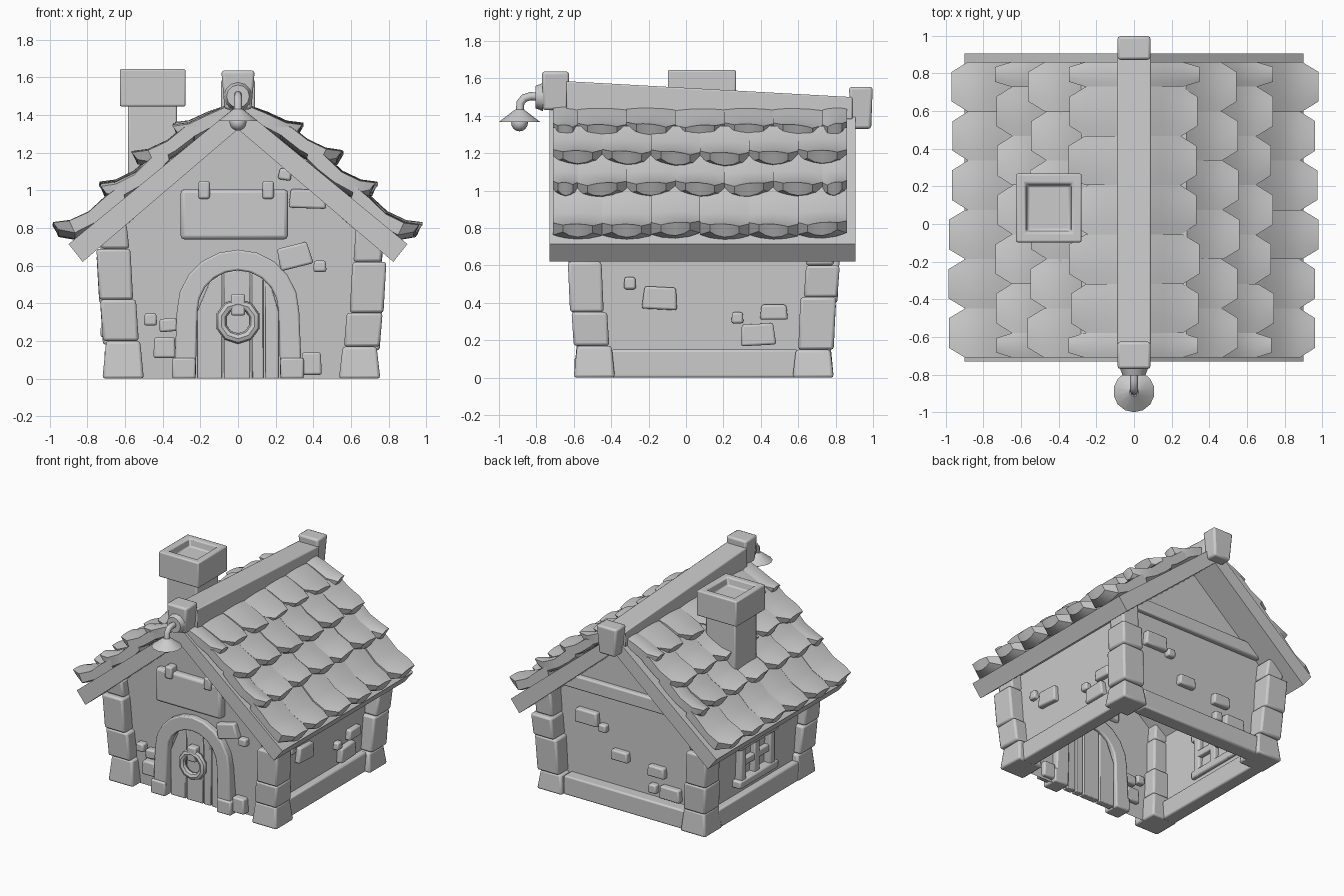
import bpy, bmesh, math, random
from mathutils import Matrix, Vector

random.seed(4)
cube = bpy.data.objects.get("Cube")
if cube:
    bpy.data.objects.remove(cube, do_unlink=True)

grey = bpy.data.materials.new("plain_grey")
grey.use_nodes = True
grey.diffuse_color = (0.6, 0.6, 0.6, 1)
grey.node_tree.nodes["Principled BSDF"].inputs["Base Color"].default_value = (0.6, 0.6, 0.6, 1)


def finish(name, bm, bevel=0.0):
    bmesh.ops.recalc_face_normals(bm, faces=bm.faces[:])
    mesh = bpy.data.meshes.new(name)
    bm.to_mesh(mesh)
    bm.free()
    mesh.materials.append(grey)
    ob = bpy.data.objects.new(name, mesh)
    bpy.context.collection.objects.link(ob)
    if bevel:
        mod = ob.modifiers.new("soft_edges", 'BEVEL')
        mod.width, mod.segments, mod.limit_method = bevel, 2, 'ANGLE'
    bpy.ops.object.select_all(action='DESELECT')
    ob.select_set(True)
    bpy.context.view_layer.objects.active = ob
    bpy.ops.object.shade_smooth_by_angle(angle=math.radians(35))
    return ob


def block(name, lo, hi, taper=(1, 1), bevel=0.012, turn=0, axis='Y', shift=(0, 0)):
    """Box between two corners; taper scales the top, shift slides it."""
    lo, hi = Vector(lo), Vector(hi)
    mid, size = (lo + hi) / 2, hi - lo
    bm = bmesh.new()
    bmesh.ops.create_cube(bm, size=1)
    for v in bm.verts:
        top = v.co.z > 0
        v.co = Vector(a * b for a, b in zip(v.co, size))
        if top:
            v.co.x = v.co.x * taper[0] + shift[0]
            v.co.y = v.co.y * taper[1] + shift[1]
    spin = Matrix.Rotation(math.radians(turn), 4, axis)
    bmesh.ops.transform(bm, matrix=Matrix.Translation(mid) @ spin, verts=bm.verts)
    return finish(name, bm, bevel)


def prism(name, pts, lo, hi, axis='y', bevel=0.0):
    """Flat outline pushed along x or y."""
    bm = bmesh.new()
    ends = [[bm.verts.new((a, d, z) if axis == 'y' else (d, a, z)) for a, z in pts]
            for d in (lo, hi)]
    for e in ends:
        bm.faces.new(e)
    for i in range(len(pts)):
        j = (i + 1) % len(pts)
        bm.faces.new((ends[0][i], ends[0][j], ends[1][j], ends[1][i]))
    return finish(name, bm, bevel)


def cone(name, r1, r2, depth, at, sides, along_y=False):
    bm = bmesh.new()
    turn = Matrix.Rotation(math.radians(90 if along_y else 0), 4, 'X')
    bmesh.ops.create_cone(bm, cap_ends=True, segments=sides, radius1=r1, radius2=r2,
                          depth=depth, matrix=Matrix.Translation(at) @ turn)
    return finish(name, bm)


# walls, open underneath, front leaning outwards
walls = prism("walls", [(-.65, 0), (.65, 0), (.68, .74), (0, 1.34), (-.68, .74)], -.5, .67)
bm = bmesh.new()
bm.from_mesh(walls.data)
for v in bm.verts:
    if v.co.y < 0:
        v.co.y -= .05 * v.co.z
bmesh.ops.delete(bm, geom=[f for f in bm.faces if f.calc_center_median().z < .01],
                 context='FACES_ONLY')
bm.to_mesh(walls.data)
bm.free()

# roof slab
prism("roof_slab", [(-.9, .715), (0, 1.455), (.9, .715), (.825, .62), (0, 1.325), (-.825, .62)],
      -.73, .905)

# roof tiles: (distance out, height) of upper and lower skins
UPPER = [(.62, 1.035), (.70, .97), (.79, .885), (.89, .837), (.975, .825)]
LOWER = [(.60, .93), (.66, .87), (.75, .80), (.86, .74), (.945, .755)]
WIDTH = [1.0, 1.0, 1.0, 1.0, .6]
ACROSS = [(-.5, 1), (-.28, .3), (0, 0), (.28, .3), (.5, 1)]
ROW_OUT = (0, .235, .42, .635)
ROW_UP = (0, .215, .385, .53)
ROW_TOP = (1.04, 1.25, 1.345, 1.45)


def tile(name, side, row, y0, y1):
    bm = bmesh.new()
    lift, reach = random.uniform(-.006, .006), random.uniform(-.015, .01)
    tilt = random.uniform(-.02, .02)
    skins = []
    for skin in (UPPER, LOWER):
        grid = []
        for k, ((x, z), w) in enumerate(zip(skin, WIDTH)):
            line = []
            for a, edge in ACROSS:
                y = (y0 + y1) / 2 + a * w * (y1 - y0)
                sag = -.008 * edge if skin is UPPER else .025 * edge
                out = max(x - ROW_OUT[row], .02) + reach * k / 4
                high = min(z + ROW_UP[row] + lift, ROW_TOP[row]) + sag + tilt * a * k / 4
                line.append(bm.verts.new((side * out, y, high)))
            grid.append(line)
        if row == 3:
            # top course starts under the ridge
            bmesh.ops.delete(bm, geom=grid.pop(0), context='VERTS')
        for i in range(len(grid) - 1):
            for j in range(4):
                bm.faces.new((grid[i][j], grid[i][j + 1], grid[i + 1][j + 1], grid[i + 1][j]))
        skins.append(grid)
    # close the rim
    rims = [g[0] + [r[-1] for r in g[1:]] + g[-1][-2::-1] + [r[0] for r in g[-2:0:-1]]
            for g in skins]
    for i in range(len(rims[0])):
        j = (i + 1) % len(rims[0])
        bm.faces.new((rims[0][i], rims[0][j], rims[1][j], rims[1][i]))
    finish(name, bm)


START, STOP = -.71, .86
step = (STOP - START) / 6
for side, word in ((1, "left"), (-1, "right")):
    for row in range(4):
        cuts = [START + step * i for i in range(7)]
        if row % 2:
            cuts = [START] + [c + step / 2 for c in cuts[:-1]] + [STOP]
        for n in range(len(cuts) - 1):
            tile(f"roof_tile_{word}_{row}_{n}", side, row, cuts[n], cuts[n + 1])

# ridge beam and its end caps
prism("ridge_beam", [(-.64, 1.585), (.89, 1.5), (.89, 1.38), (-.64, 1.42)], -.09, .09, 'x', .008)
block("ridge_cap_front", (-.071, -.765, 1.43), (.071, -.63, 1.637), (1.25, 1.08), .015)
block("ridge_cap_back", (-.071, .88, 1.33), (.071, .99, 1.555), (1.25, 1.15), .015)

# chimney with a rimmed hollow cap
block("chimney_shaft", (-.585, -.05, .95), (-.325, .22, 1.47), bevel=.01)
bm = bmesh.new()
bmesh.ops.create_cube(bm, size=1, matrix=Matrix.Translation((-.453, .085, 1.545))
                      @ Matrix.Diagonal((.35, .365, .2, 1)))
top = max(bm.faces, key=lambda f: f.calc_center_median().z)
for width, drop in ((.075, 0), (.015, .06)):
    bmesh.ops.inset_individual(bm, faces=[top], thickness=width)
    bmesh.ops.translate(bm, verts=top.verts, vec=(0, 0, -drop))
finish("chimney_cap", bm, .01)

# corner stones
CORNERS = {"front_left": (1, -1, (0, .17, .35, .62, .82)),
           "front_right": (-1, -1, (0, .2, .42, .69, .82)),
           "back_left": (1, 1, (0, .15, .43, .6, .8)),
           "back_right": (-1, 1, (0, .18, .4, .66, .8))}
for word, (sx, sy, cuts) in CORNERS.items():
    for i in range(4):
        wide = (.22, .19, .18, .15)[i]
        xo = sx * (.738, .735, .755, .745)[i] + .018
        yo = (-.6 if sy < 0 else .79) + sy * (0, 0, .02, 0)[i]
        xs, ys = sorted((xo, xo - sx * wide)), sorted((yo, yo - sy * wide))
        block(f"corner_stone_{word}_{i}", (xs[0], ys[0], cuts[i]), (xs[1], ys[1], cuts[i + 1]),
              (.82, .84) if i == 0 else (1, 1), .015, shift=(sx * .015, sy * .012) if i else (0, 0))

# foot boards
for side, word in ((1, "left"), (-1, "right")):
    xs = sorted((side * .6, side * .71))
    block(f"foot_board_{word}", (xs[0], -.4, 0), (xs[1], .6, .15))
block("foot_board_back", (-.54, .64, 0), (.54, .76, .15))

# beam across the back gable
block("back_beam", (-.62, .62, .83), (.62, .71, .935))


# door arch, planks and knocker
def arch(r, foot):
    return [(-foot, 0)] + [(-r * math.cos(math.pi * i / 10), .36 + r * math.sin(math.pi * i / 10))
                           for i in range(11)] + [(foot, 0)]


prism("door_arch", arch(.325, .34) + arch(.215, .225)[::-1], -.58, -.46, bevel=.01)
for side, word in ((1, "left"), (-1, "right")):
    xs = sorted((side * .225, side * .35))
    block(f"arch_foot_{word}", (xs[0], -.595, 0), (xs[1], -.46, .11))
for n, (a, b) in enumerate([(-.215, -.085), (-.075, .065), (.075, .135), (.145, .215)]):
    tops = [(x, .36 + math.sqrt(max(0, .215 ** 2 - x * x))) for x in (b, (a + b) / 2, a)]
    prism(f"door_plank_{n}", [(a, 0), (b, 0)] + tops, -.535, -.48, bevel=.006)
block("knocker_plate", (-.038, -.59, .335), (.038, -.52, .45))
bm = bmesh.new()
rings = []
for i in range(10):
    t = 2 * math.pi * i / 10
    rings.append([bm.verts.new(((.093 + .028 * math.cos(p)) * math.sin(t), -.565 + .028 * math.sin(p),
                                .305 + (.093 + .028 * math.cos(p)) * math.cos(t)))
                  for p in (2 * math.pi * k / 8 for k in range(8))])
for i in range(10):
    for k in range(8):
        a, b, m = rings[i], rings[(i + 1) % 10], (k + 1) % 8
        bm.faces.new((a[k], a[m], b[m], b[k]))
finish("knocker_ring", bm)

# blank sign with straps
block("sign_board", (-.305, -.6, .74), (.265, -.52, 1.005), bevel=.02)
for x in (-.18, .16):
    block("sign_strap", (x - .03, -.62, .955), (x + .03, -.53, 1.05))

# loose wall stones: across, height, width, tall, turn
FRONT = [(.3, .65, .18, .12, -14), (.435, .597, .07, .06, 0), (.37, .955, .2, .1, 2),
         (.25, 1.085, .07, .06, 10), (.39, .08, .11, .12, 0), (-.465, .315, .07, .065, 0),
         (-.37, .285, .1, .07, -5), (-.39, .165, .12, .11, 0)]
LEFT = [(-.3, .505, .065, .065, 0), (-.14, .425, .19, .12, -3), (.275, .32, .065, .06, 0),
        (.47, .35, .15, .08, 0), (.385, .23, .19, .115, 3)]
BACK = [(.38, .63, .2, .11, 0), (.24, .58, .07, .06, 0), (.09, .4, .15, .08, 0),
        (-.23, .36, .15, .085, 0), (-.2, .22, .07, .07, 0), (-.35, .215, .18, .1, 0)]
for word, stones in (("front", FRONT), ("left", LEFT), ("back", BACK)):
    for n, (a, z, w, h, turn) in enumerate(stones):
        z0, z1, p, q = z - h / 2, z + h / 2, a - w / 2, a + w / 2
        if word == "left":
            block(f"wall_stone_left_{n}", (.61, p, z0), (.705, q, z1), (1, .88), turn=turn, axis='X')
        else:
            y0, y1 = (-.56 - .03 * z, -.47) if word == "front" else (.63, .715)
            block(f"wall_stone_{word}_{n}", (p, y0, z0), (q, y1, z1), (.9, 1), turn=turn)

# window on the right wall
for z in (.25, .55):
    block("window_rail", (-.73, -.12, z - .03), (-.63, .36, z + .03))
for y in (-.06, .30):
    block("window_post", (-.72, y - .03, .22), (-.63, y + .03, .6))
block("window_mullion", (-.71, .09, .25), (-.63, .15, .55), bevel=.008)
block("window_crossbar", (-.705, -.06, .37), (-.63, .30, .425), bevel=.008)

# lamp on its bent arm
cone("lamp_flange", .075, .06, .04, (0, -.785, 1.5), 12, True)
curve = bpy.data.curves.new("lamp_arm", 'CURVE')
curve.dimensions, curve.bevel_depth, curve.bevel_resolution = '3D', .022, 2
path = [(0, -.77, 1.5), (0, -.83, 1.505), (0, -.865, 1.495), (0, -.885, 1.47), (0, -.89, 1.4)]
line = curve.splines.new('POLY')
line.points.add(len(path) - 1)
for pt, co in zip(line.points, path):
    pt.co = (*co, 1)
curve.materials.append(grey)
arm = bpy.data.objects.new("lamp_arm", curve)
bpy.context.collection.objects.link(arm)
cone("lamp_shade", .11, .025, .065, (0, -.89, 1.4), 14)
bm = bmesh.new()
bmesh.ops.create_uvsphere(bm, u_segments=12, v_segments=8, radius=.045,
                          matrix=Matrix.Translation((0, -.89, 1.362)))
finish("lamp_bulb", bm)
